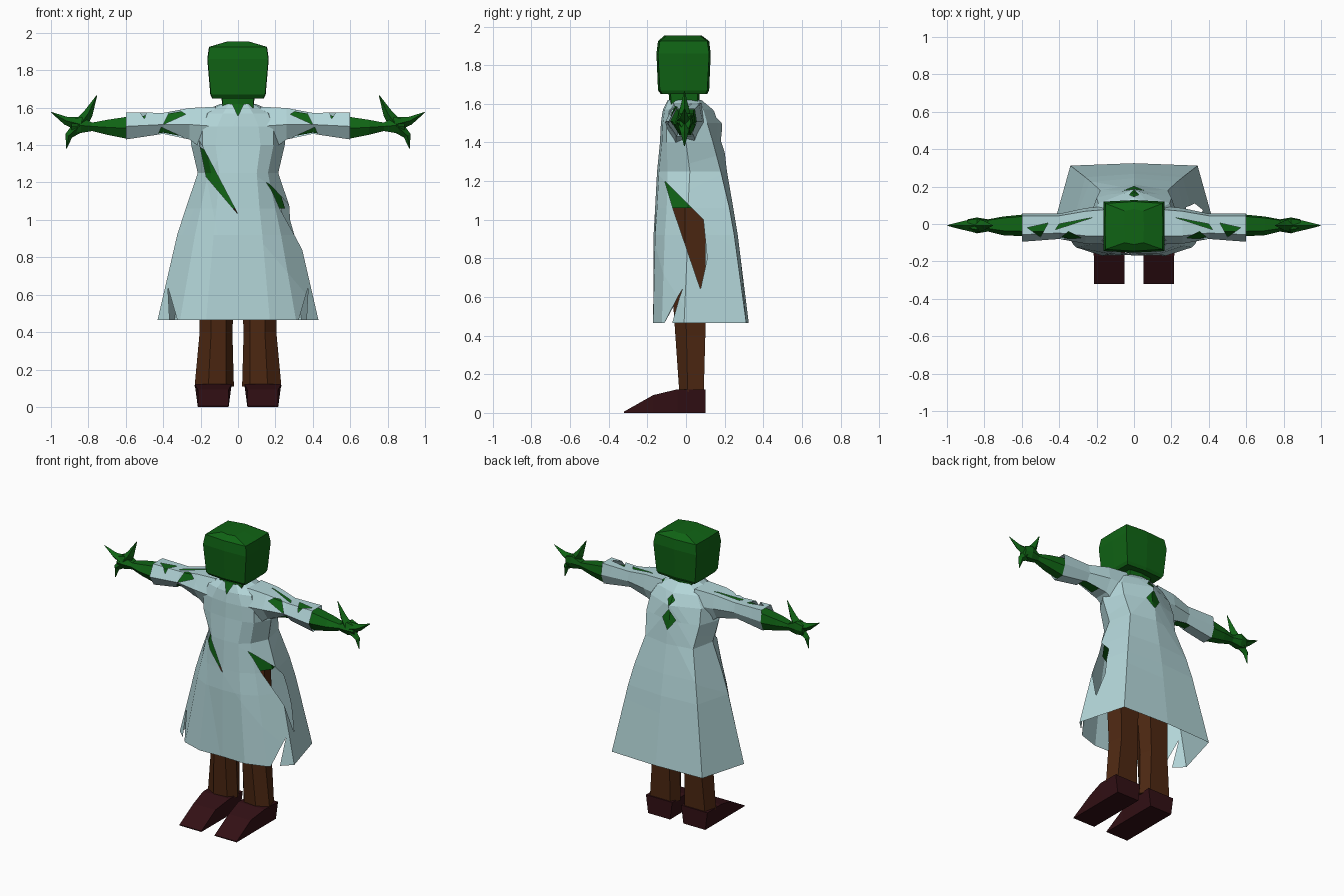
import bpy, bmesh, math
from mathutils import Vector

if "Cube" in bpy.data.objects:
    bpy.data.objects.remove(bpy.data.objects["Cube"])


def material(name, rgb):
    m = bpy.data.materials.new(name)
    m.diffuse_color = (*rgb, 1)
    m.use_nodes = True
    m.node_tree.nodes["Principled BSDF"].inputs["Base Color"].default_value = m.diffuse_color
    return m


CLOTH = material("pale blue cloth", (0.45, 0.67, 0.69))
SKIN = material("green skin", (0.005, 0.125, 0.007))
TROUSER = material("brown trousers", (0.075, 0.021, 0.006))
LEATHER = material("dark red leather", (0.032, 0.005, 0.007))


def loft(bm, rings, caps=True):
    rows = [[bm.verts.new(p) for p in r] for r in rings]
    for a, b in zip(rows, rows[1:]):
        n = len(a)
        for i in range(n):
            j = (i + 1) % n
            bm.faces.new((a[i], a[j], b[j], b[i]))
    if caps:
        bm.faces.new(rows[0])
        bm.faces.new(rows[-1])


def finish(bm, name, mat, mirror=False):
    bmesh.ops.recalc_face_normals(bm, faces=bm.faces)
    me = bpy.data.meshes.new(name)
    bm.to_mesh(me)
    bm.free()
    me.materials.append(mat)
    ob = bpy.data.objects.new(name, me)
    bpy.context.collection.objects.link(ob)
    if mirror:
        mod = ob.modifiers.new("Mirror", "MIRROR")
        mod.use_mirror_merge = False
    return ob


def part(name, mat, rings, caps=True, mirror=False):
    bm = bmesh.new()
    loft(bm, rings, caps)
    return finish(bm, name, mat, mirror)


def cut(bm, pts, axes, keep):
    """Cut a convex hole, drawn on two axes, through the faces chosen by keep."""
    u, v = axes
    c = [sum(p[k] for p in pts) / len(pts) for k in (0, 1)]
    bm.normal_update()
    faces = [f for f in bm.faces if keep(f)]
    for a, b in zip(pts, pts[1:] + pts[:1]):
        co, no = Vector((0, 0, 0)), Vector((0, 0, 0))
        co[u], co[v] = a
        no[u], no[v] = b[1] - a[1], a[0] - b[0]
        if no[u] * (c[0] - a[0]) + no[v] * (c[1] - a[1]) > 0:
            no.negate()
        geom = set(faces)
        for f in faces:
            geom.update(f.edges, f.verts)
        res = bmesh.ops.bisect_plane(bm, geom=list(geom), plane_co=co, plane_no=no, dist=1e-5)
        cand = {g for g in res["geom"] if isinstance(g, bmesh.types.BMFace)}
        faces = [f for f in cand if f.is_valid
                 and (f.calc_center_median() - co).dot(no) < 0]
    bmesh.ops.delete(bm, geom=faces, context="FACES")


def body_ring(z, f0, right, b0, s=1.0):
    """Ring from front centre, right-hand points and back centre."""
    pts = [(0, f0)] + right + [(0, b0)] + [(-x, y) for x, y in reversed(right)]
    return [(x * s, 0.02 + (y - 0.02) * s, z) for x, y in pts]


# Coat body
COAT = [
    (0.465, -0.165, [(0.17, -0.17), (0.31, -0.125), (0.43, -0.01), (0.34, 0.312)], 0.325),
    (0.92, -0.168, [(0.13, -0.16), (0.23, -0.11), (0.325, 0.01), (0.26, 0.25)], 0.268),
    (1.06, -0.16, [(0.115, -0.15), (0.20, -0.10), (0.28, 0.01), (0.23, 0.225)], 0.245),
    (1.25, -0.15, [(0.10, -0.14), (0.16, -0.095), (0.215, 0.02), (0.18, 0.18)], 0.212),
    (1.40, -0.135, [(0.12, -0.125), (0.19, -0.10), (0.25, 0.0), (0.20, 0.14)], 0.195),
    (1.50, -0.13, [(0.11, -0.12), (0.19, -0.10), (0.25, 0.0), (0.19, 0.11)], 0.185),
    (1.57, -0.12, [(0.08, -0.11), (0.16, -0.085), (0.21, 0.0), (0.15, 0.09)], 0.14),
    (1.62, -0.10, [(0.05, -0.09), (0.08, -0.05), (0.095, 0.0), (0.07, 0.06)], 0.08),
]
bm = bmesh.new()
loft(bm, [body_ring(*r) for r in COAT], caps=False)
bmesh.ops.recalc_face_normals(bm, faces=bm.faces)
front = lambda f: f.calc_center_median().y < 0.0
back = lambda f: f.calc_center_median().y > 0.06
right_side = lambda f: f.calc_center_median().x > 0.08
cut(bm, [(-0.21, 1.43), (-0.17, 1.23), (0.0, 1.03)], (0, 2), front)
cut(bm, [(-0.04, 1.64), (0.04, 1.64), (0, 1.555)], (0, 2), front)
cut(bm, [(-0.11, 1.2), (0.09, 1.0), (0.11, 0.8), (0.075, 0.64), (-0.065, 1.05)], (1, 2), right_side)
cut(bm, [(-0.05, 1.41), (0, 1.475), (0.05, 1.41), (0, 1.345)], (0, 2), back)
cut(bm, [(-0.025, 1.53), (0, 1.56), (0.025, 1.53), (0, 1.50)], (0, 2), back)
for s in (-1, 1):   # torn slits at the hem
    cut(bm, [(s * 0.375, 0.64), (s * 0.32, 0.45), (s * 0.365, 0.45)], (0, 2), front)
finish(bm, "coat", CLOTH)

# Torso under the coat
part("torso", SKIN, [body_ring(*r, s=0.9) for r in COAT[2:]])


# Sleeves and the arms inside them
def arm_ring(x, zb, zm, zt, yf, yb, s=1.0):
    pts = [(yf, zm), (yf * 0.5, zb), (yb * 0.5, zb), (yb, zm), (yb * 0.8, zt), (yf * 0.6, zt)]
    return [(x, y * s, zm + (z - zm) * s) for y, z in pts]


SLEEVE = [(0.12, 1.33, 1.50, 1.605, -0.11, 0.10), (0.26, 1.43, 1.51, 1.598, -0.105, 0.085),
          (0.40, 1.46, 1.51, 1.572, -0.08, 0.055), (0.60, 1.43, 1.50, 1.575, -0.095, 0.055)]
bm = bmesh.new()
loft(bm, [arm_ring(*r) for r in SLEEVE], caps=False)
bmesh.ops.recalc_face_normals(bm, faces=bm.faces)
upper = lambda f: f.calc_center_median().z > 1.515
lower_front = lambda f: f.calc_center_median().y < 0 and f.calc_center_median().z < 1.515
for hole in ([(0.22, 0.035), (0.42, -0.03), (0.40, 0.0)],
             [(0.46, 0.005), (0.57, -0.02), (0.50, -0.07)],
             [(0.28, -0.075), (0.35, -0.04), (0.40, -0.08)]):
    cut(bm, hole, (0, 1), upper)
cut(bm, [(0.29, 1.44), (0.41, 1.495), (0.43, 1.45)], (0, 2), lower_front)
finish(bm, "sleeves", CLOTH, mirror=True)

ARM = [arm_ring(*r, s=0.87) for r in SLEEVE[:3]] + [
    arm_ring(0.60, 1.435, 1.49, 1.55, -0.065, 0.05),
    arm_ring(0.70, 1.455, 1.495, 1.535, -0.06, 0.04),
    arm_ring(0.78, 1.475, 1.50, 1.52, -0.04, 0.025),
    arm_ring(0.84, 1.465, 1.505, 1.55, -0.05, 0.035),
    arm_ring(0.89, 1.47, 1.50, 1.535, -0.035, 0.025)]
part("arms", SKIN, ARM, mirror=True)


# Clawed fingers: tapering diamonds along short curved paths
def claw(bm, path):
    rings = []
    for i, (x, z, r) in enumerate(path):
        a, b = path[max(i - 1, 0)], path[min(i + 1, len(path) - 1)]
        d = Vector((b[0] - a[0], 0, b[1] - a[1])).normalized()
        n = Vector((-d.z, 0, d.x)) * r
        c = Vector((x, -0.008, z))
        w = Vector((0, r, 0))
        rings.append([c + n, c + w, c - n, c - w])
    loft(bm, rings)


bm = bmesh.new()
claw(bm, [(0.85, 1.50, 0.04), (0.80, 1.57, 0.025), (0.755, 1.665, 0.002)])
claw(bm, [(0.84, 1.51, 0.04), (0.92, 1.53, 0.022), (0.998, 1.575, 0.002)])
claw(bm, [(0.85, 1.50, 0.035), (0.905, 1.45, 0.02), (0.917, 1.382, 0.002)])
finish(bm, "claws", SKIN, mirror=True)


# Head and neck
def box_ring(z, x, yf, yb, bulge=0.0):
    m = (yf + yb) / 2
    return [(-x, yf, z), (0, yf - bulge, z), (x, yf, z), (x + bulge * 0.3, m, z),
            (x, yb, z), (0, yb + bulge, z), (-x, yb, z), (-x - bulge * 0.3, m, z)]


part("head", SKIN, [box_ring(1.65, 0.135, -0.12, 0.10, 0.01),
                    box_ring(1.67, 0.145, -0.135, 0.11, 0.01),
                    box_ring(1.86, 0.162, -0.145, 0.12, 0.008),
                    box_ring(1.925, 0.152, -0.135, 0.11, 0.01),
                    box_ring(1.955, 0.05, -0.10, 0.07, 0.01)])
part("neck", SKIN, [box_ring(1.56, 0.08, -0.075, 0.06, 0.01),
                    box_ring(1.66, 0.085, -0.08, 0.06, 0.01)])


# Legs
def leg_ring(z, x0, x1, yf, yb):
    w, m = x1 - x0, (yf + yb) / 2
    return [(x0 + w * 0.2, yf + 0.01, z), (x0 + w * 0.65, yf, z), (x1, m - 0.02, z),
            (x1 - w * 0.12, yb, z), (x0 + w * 0.15, yb, z), (x0, m, z)]


part("legs", TROUSER, [leg_ring(0.11, 0.022, 0.232, -0.035, 0.092),
                       leg_ring(0.40, 0.03, 0.205, -0.055, 0.10),
                       leg_ring(0.62, 0.02, 0.21, -0.07, 0.10),
                       leg_ring(1.10, 0.004, 0.20, -0.07, 0.10)], mirror=True)


# Shoes: wedge swept from heel to toe
def shoe_ring(y, zt, flare):
    return [(0.05, y, 0), (0.215, y, 0), (0.215 + flare, y, zt), (0.05 - flare, y, zt)]


part("shoes", LEATHER, [shoe_ring(0.10, 0.12, 0.016), shoe_ring(-0.045, 0.122, 0.016),
                        shoe_ring(-0.17, 0.092, 0.0), shoe_ring(-0.322, 0.006, 0.0)], mirror=True)
